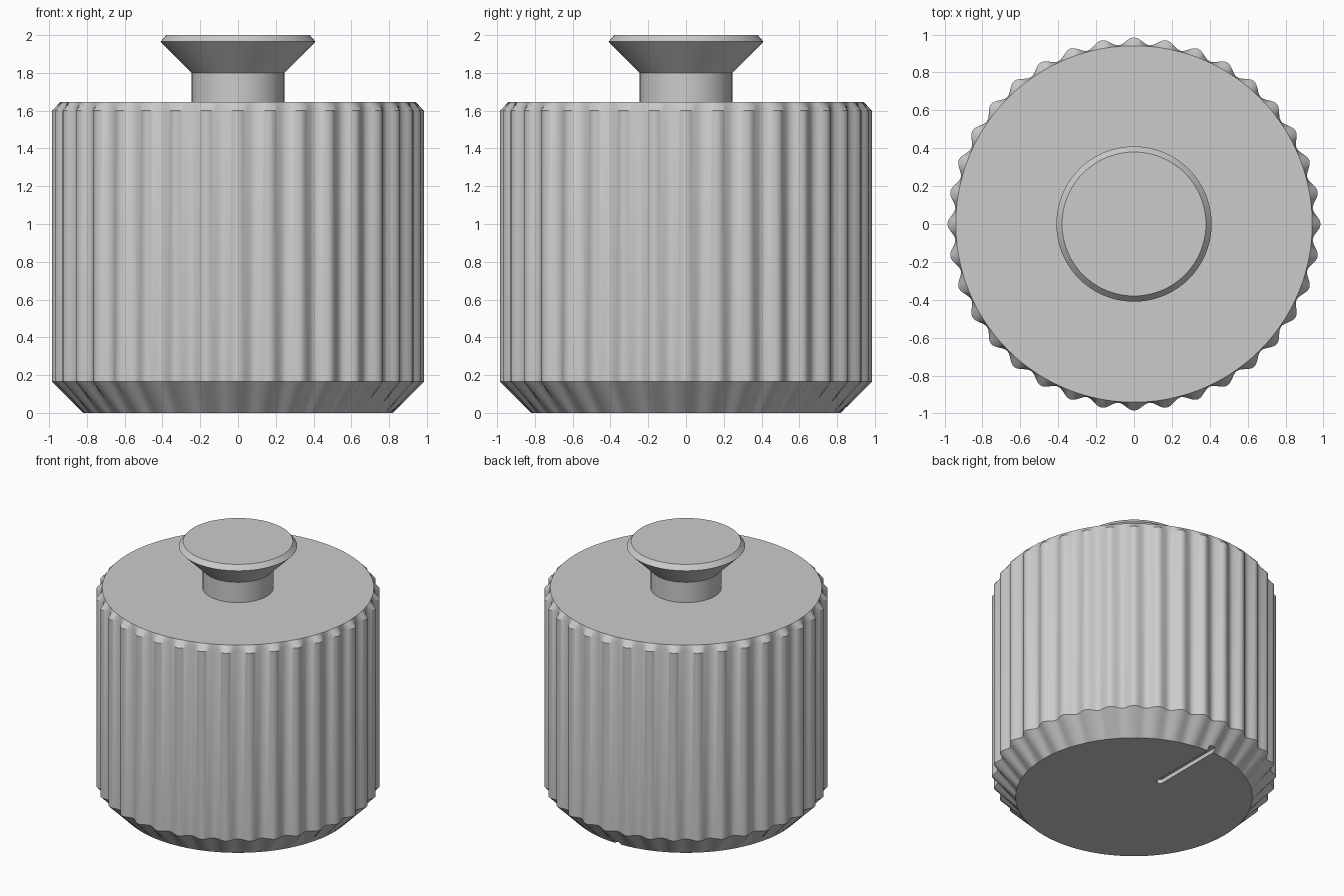
import bpy, bmesh, math

if "Cube" in bpy.data.objects:
    bpy.data.objects.remove(bpy.data.objects["Cube"], do_unlink=True)

# Single grey material
grey = bpy.data.materials.new("plain_grey")
grey.use_nodes = True
colour = (0.6, 0.6, 0.6, 1)
grey.diffuse_color = colour
grey.node_tree.nodes["Principled BSDF"].inputs["Base Color"].default_value = colour


def make_object(name, bm):
    bmesh.ops.recalc_face_normals(bm, faces=bm.faces)
    mesh = bpy.data.meshes.new(name)
    bm.to_mesh(mesh)
    bm.free()
    mesh.materials.append(grey)
    obj = bpy.data.objects.new(name, mesh)
    bpy.context.collection.objects.link(obj)
    return obj


def select(obj):
    bpy.ops.object.select_all(action="DESELECT")
    obj.select_set(True)
    bpy.context.view_layer.objects.active = obj


def lathe(name, profile, segments, ribs=0):
    """Loft rings of (radius, height, rib depth), with flat caps."""
    bm = bmesh.new()
    rings = []
    for radius, z, depth in profile:
        ring = []
        for i in range(segments):
            a = math.tau * i / segments
            r = radius + depth * math.cos(ribs * a)
            ring.append(bm.verts.new((r * math.cos(a), r * math.sin(a), z)))
        rings.append(ring)
    for low, high in zip(rings, rings[1:]):
        for i in range(segments):
            j = (i + 1) % segments
            bm.faces.new((low[i], low[j], high[j], high[i]))
    bm.faces.new(rings[0])
    bm.faces.new(rings[-1])
    return make_object(name, bm)


# Ribbed body with plain circular ends
body = lathe("ribbed_body", [
    (0.82, 0, 0),
    (0.966, 0.165, 0.019),
    (0.966, 1.6, 0.019),
    (0.941, 1.645, 0),
], segments=432, ribs=36)

# Round-ended pointer groove in the underside, running out at the back
half_width, inner, depth = 0.025, 0.28, 0.03
outline = [(half_width, 0.95), (-half_width, 0.95)]
for i in range(13):
    a = math.pi + math.pi * i / 12
    outline.append((half_width * math.cos(a), inner + half_width * math.sin(a)))
bm = bmesh.new()
base = bm.faces.new([bm.verts.new((x, y, -0.1)) for x, y in outline])
top = bmesh.ops.extrude_face_region(bm, geom=[base])["geom"]
for v in top:
    if isinstance(v, bmesh.types.BMVert):
        v.co.z = depth
cutter = make_object("groove_cutter", bm)
cutter.hide_render = True
cut = body.modifiers.new("pointer_groove", "BOOLEAN")
cut.operation = "DIFFERENCE"
cut.solver = "EXACT"
cut.object = cutter
select(body)
bpy.ops.object.modifier_apply(modifier=cut.name)
bpy.data.objects.remove(cutter, do_unlink=True)

# Stem with a flared, chamfered head
stem = lathe("flared_stem", [
    (0.245, 1.64, 0),
    (0.245, 1.8, 0),
    (0.41, 1.965, 0),
    (0.38, 2.0, 0),
], segments=96)

for obj in (body, stem):
    select(obj)
    bpy.ops.object.shade_smooth_by_angle(angle=math.radians(30))
